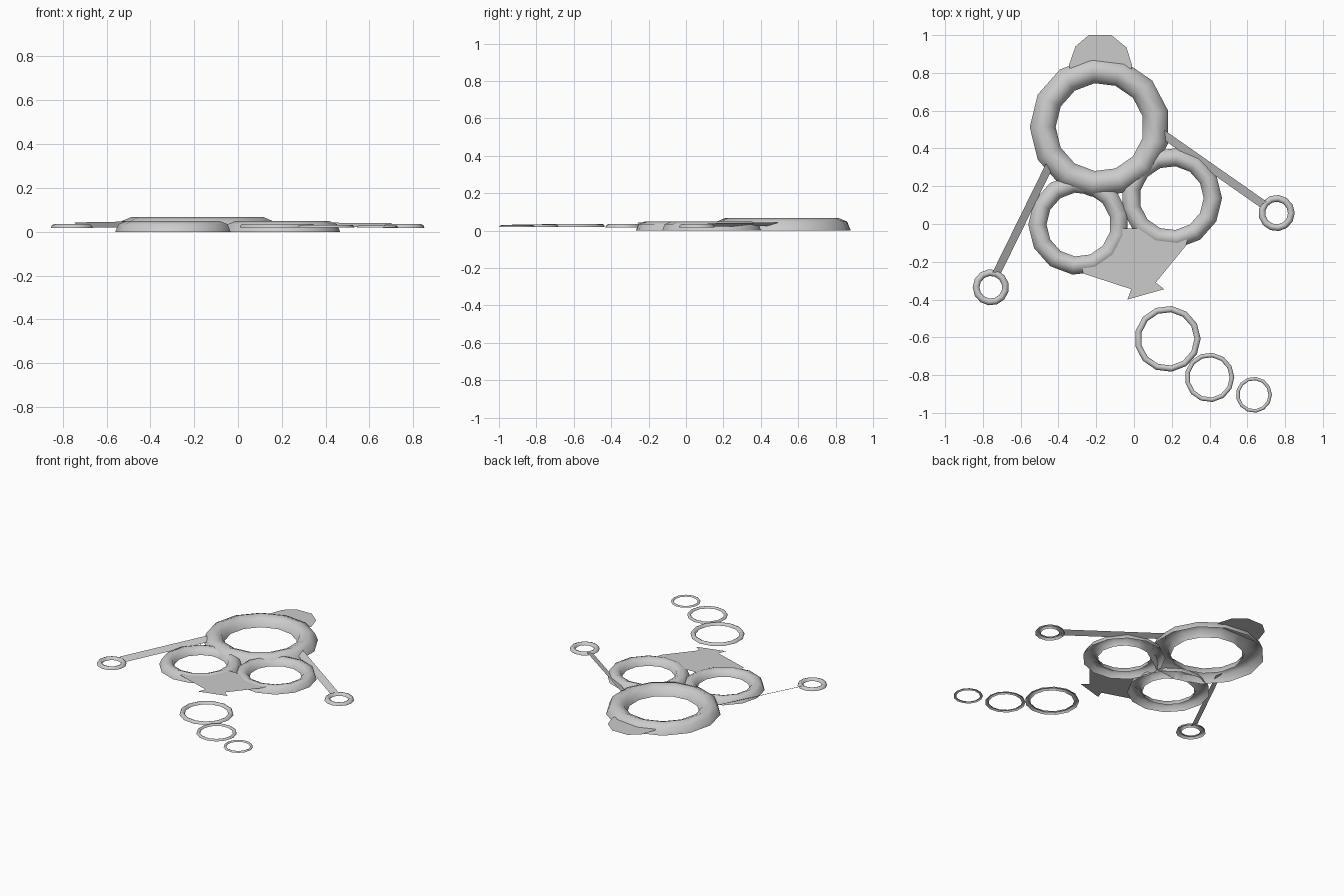
import bpy
from math import cos, sin, pi
from mathutils import Vector

cube = bpy.data.objects.get("Cube")
if cube:
    bpy.data.objects.remove(cube)

grey = bpy.data.materials.new("light_grey")
grey.use_nodes = True
grey.diffuse_color = (0.6, 0.6, 0.6, 1)
grey.node_tree.nodes["Principled BSDF"].inputs["Base Color"].default_value = grey.diffuse_color


def add_mesh(name, verts, faces, smooth=False):
    mesh = bpy.data.meshes.new(name)
    mesh.from_pydata(verts, [], faces)
    mesh.materials.append(grey)
    for p in mesh.polygons:
        p.use_smooth = smooth
    obj = bpy.data.objects.new(name, mesh)
    bpy.context.collection.objects.link(obj)
    return obj


def half_ring(name, x, y, outer, inner, z=0, phase=0, sides=13, arc=4):
    """Upper half of a torus, open underneath."""
    tube, radius = (outer - inner) / 2, (outer + inner) / 2
    verts, faces = [], []
    for i in range(sides):
        a = phase + 2 * pi * i / sides
        for j in range(arc + 1):
            t = pi * j / arc
            r = radius + tube * cos(t)
            verts.append((x + r * cos(a), y + r * sin(a), z + tube * sin(t)))
    for i in range(sides):
        k, n = i * (arc + 1), (i + 1) % sides * (arc + 1)
        for j in range(arc):
            faces.append((k + j, n + j, n + j + 1, k + j + 1))
    return add_mesh(name, verts, faces, True)


def strip(name, start, end, width, rise):
    """Flat strap whose left edge is lifted above its right edge."""
    a, b = Vector(start), Vector(end)
    d = (b - a).normalized()
    side = Vector((-d.y, d.x, 0)).normalized() * width / 2 + Vector((0, 0, rise / 2))
    return add_mesh(name, [a - side, b - side, b + side, a + side], [(0, 1, 2, 3)])


def plate(name, outline, z):
    return add_mesh(name, [(x, y, z) for x, y in outline], [range(len(outline))])


# Three main rings
half_ring("large_ring", -0.181, 0.513, 0.371, 0.234, phase=pi)
half_ring("right_ring", -0.293, -0.003, 0.267, 0.170, phase=pi)
half_ring("left_ring", 0.199, 0.137, 0.267, 0.170)

# Straps with end rings
strip("right_strap", (-0.73, -0.265, 0.03), (-0.44, 0.325, 0.035), 0.042, 0.025)
strip("left_strap", (0.14, 0.485, 0.035), (0.69, 0.1, 0.03), 0.044, 0.018)
half_ring("right_end_ring", -0.758, -0.335, 0.096, 0.06, 0.018, pi)
half_ring("left_end_ring", 0.755, 0.058, 0.096, 0.06, 0.018)

# Chain of shrinking rings
for i, (x, y, outer, inner) in enumerate([(0.178, -0.608, 0.175, 0.142),
                                          (0.4, -0.812, 0.131, 0.107),
                                          (0.635, -0.904, 0.095, 0.077)]):
    half_ring(f"chain_ring_{i + 1}", x, y, outer, inner, 0.02)

# Flat plates set into the rings
plate("back_tab", [(-0.33, 0.8), (-0.02, 0.8), (-0.01, 0.84), (-0.04, 0.935),
                   (-0.12, 1.0), (-0.24, 1.0), (-0.31, 0.94), (-0.345, 0.84)], 0.035)
plate("pointed_plate", [(-0.276, -0.214), (-0.27, -0.262), (-0.015, -0.345), (-0.035, -0.4),
                        (0.16, -0.345), (0.115, -0.31), (0.275, -0.115), (0.29, -0.055),
                        (0.2, -0.075), (0.062, -0.025), (-0.08, -0.025), (-0.143, -0.152)], 0.04)
